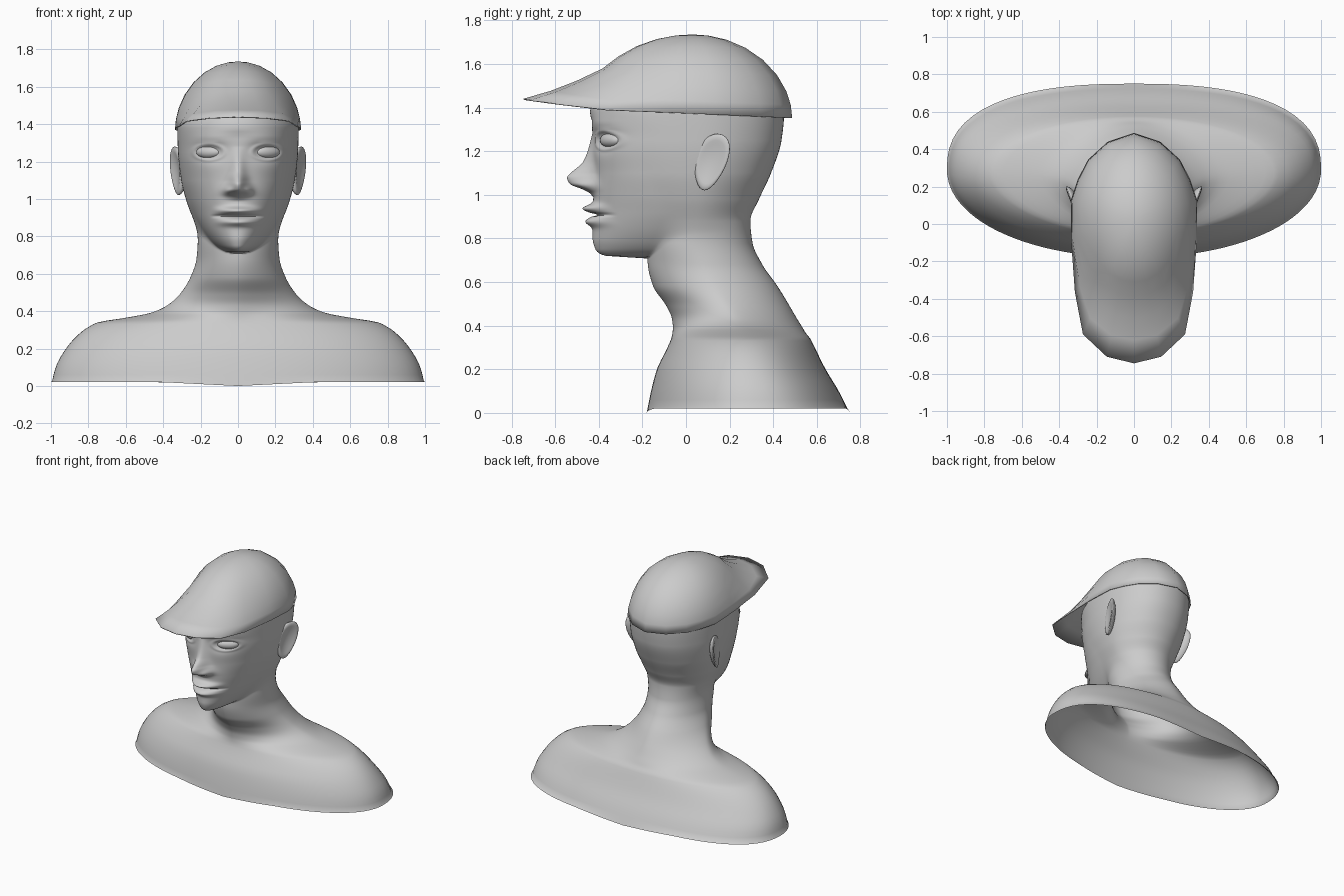
import bpy, bmesh
from math import sin, cos, pi, exp, sqrt, radians, atan2

if "Cube" in bpy.data.objects:
    bpy.data.objects.remove(bpy.data.objects["Cube"])


def make_object(name, verts, faces, mirror=False, angle=60):
    mesh = bpy.data.meshes.new(name)
    mesh.from_pydata(verts, [], faces)
    ob = bpy.data.objects.new(name, mesh)
    bpy.context.collection.objects.link(ob)
    bpy.ops.object.select_all(action='DESELECT')
    ob.select_set(True)
    bpy.context.view_layer.objects.active = ob
    bpy.ops.object.shade_smooth_by_angle(angle=radians(angle))
    if mirror:
        ob.modifiers.new("mirror", 'MIRROR')
    return ob


def loft(rows):
    # quads between equal closed rings
    n = len(rows[0])
    verts = [v for r in rows for v in r]
    faces = [(i * n + j, i * n + (j + 1) % n, (i + 1) * n + (j + 1) % n, (i + 1) * n + j)
             for i in range(len(rows) - 1) for j in range(n)]
    return verts, faces


def curve(table, z):
    # monotone cubic interpolation of every column against the first
    z = min(max(z, table[0][0]), table[-1][0])
    i = max(k for k in range(len(table) - 1) if table[k][0] <= z)
    h = table[i + 1][0] - table[i][0]
    t = (z - table[i][0]) / h

    def slope(k, c):
        return (table[k + 1][c] - table[k][c]) / (table[k + 1][0] - table[k][0])

    def tangent(k, c):
        if k == 0:
            return slope(0, c)
        if k == len(table) - 1:
            return slope(k - 1, c)
        a, b = slope(k - 1, c), slope(k, c)
        return 2 * a * b / (a + b) if a * b > 0 else 0.0

    return [(2 * t**3 - 3 * t**2 + 1) * table[i][c] + (t**3 - 2 * t**2 + t) * h * tangent(i, c)
            + (3 * t**2 - 2 * t**3) * table[i + 1][c] + (t**3 - t**2) * h * tangent(i + 1, c)
            for c in range(1, len(table[0]))]


def radius(th, w, b, n):
    # superellipse in polar form, angle measured from straight ahead
    return (abs(sin(th) / w)**n + abs(cos(th) / b)**n)**(-1 / n)


def gauss(d, s):
    return exp(-(d / s)**2)


# shoulders, neck and skull: z, centre y, front y, back y, half width, roundness
BODY = [(0, .29, -.18, .75, 1.0, 2.05), (.1, .29, -.16, .70, .975, 2.05),
        (.2, .28, -.133, .64, .92, 2), (.3, .27, -.085, .59, .825, 1.9),
        (.34, .27, -.068, .57, .75, 1.8), (.365, .265, -.062, .55, .6, 1.7),
        (.39, .255, -.06, .535, .47, 1.62), (.43, .235, -.064, .51, .38, 1.6),
        (.49, .19, -.09, .475, .312, 1.62), (.58, .13, -.15, .42, .255, 1.75),
        (.68, .08, -.175, .35, .222, 1.85), (.78, .05, -.18, .305, .215, 2),
        (.88, .05, -.2, .295, .23, 2), (.98, .05, -.25, .335, .265, 2),
        (1.1, .05, -.32, .39, .297, 2.1), (1.25, .05, -.38, .438, .316, 2.15),
        (1.38, .05, -.44, .45, .322, 2.15), (1.5, .05, -.39, .43, .282, 2.05),
        (1.6, .05, -.30, .355, .213, 2), (1.67, .05, -.19, .265, .14, 2),
        (1.718, .05, .03, .07, .01, 2)]
# jaw and face: z, front y, half width, roundness
FACE = [(.70, .0, .04, 2), (.713, -.26, .06, 2), (.722, -.38, .085, 2), (.75, -.415, .13, 2),
        (.8, -.428, .175, 2), (.85, -.428, .208, 2), (.92, -.425, .243, 2),
        (1.0, -.425, .272, 2.05), (1.1, -.42, .295, 2.2), (1.25, -.43, .31, 2.35),
        (1.42, -.43, .31, 2.25)]
# nose: z, height, half width
NOSE = [(.99, 0, .05), (1.01, .02, .055), (1.025, .05, .06), (1.05, .11, .056), (1.08, .125, .048),
        (1.1, .108, .043), (1.15, .05, .04), (1.21, .02, .035), (1.28, 0, .03)]
EYE_X, EYE_Z = .157, 1.25


def relief(x, z):
    # how far the features stand out of the face
    x = abs(x)
    d = 0
    if .99 < z < 1.28:
        h, w = curve(NOSE, z)
        d += h * exp(-(x / w)**2)
    d += .022 * gauss(x - .055, .022) * gauss(z - 1.045, .022)
    lip = max(0, 1 - (x / .15)**2)**1.8
    d += lip * (.05 * gauss(z - .937, .019) + .035 * gauss(z - .877, .021))
    d -= .032 * gauss(z - .908, .006) * lip**.6
    d -= .028 * gauss(x - .145, .08) * gauss(z - EYE_Z, .05)
    rho = sqrt(((x - EYE_X) / .07)**2 + ((z - EYE_Z) / .037)**2)
    d += .007 * gauss(rho - 1.15, .2)
    d += .01 * gauss(x - .15, .1) * gauss(z - 1.325, .03)
    return d


def steps(a, b, s):
    n = round((b - a) / s)
    return [a + (b - a) * i / n for i in range(n)]


COLS = 160
levels = (steps(0, .33, .03) + steps(.33, .69, .01) + steps(.69, 1.3, .006)
          + steps(1.3, 1.7, .02) + [1.7, 1.71, 1.718])
rows = []
for z in levels:
    cy, front, back, w, n = curve(BODY, z)
    ring = []
    for j in range(COLS):
        u = -1 + 2 * j / COLS
        th = pi * (.5 * u + .5 * u**3)
        ahead = cos(th) > 0
        # the upper back is squarer than the chest
        square = 0 if ahead else .45 * max(0, 1 - z / .6)
        r = radius(th, w, cy - front if ahead else back - cy, n + square)
        if .70 < z < 1.42:
            ff, fw, fn = curve(FACE, z)
            r2 = radius(th, fw, cy - ff if ahead else .8 * (back - cy), fn)
            h = max(0, .03 - abs(r - r2))
            r = max(r, r2) + h * h / .12 * min(1, abs(th))
        x, y = r * sin(th), cy - r * cos(th)
        if cos(th) > .3:
            y -= relief(x, z)
        ring.append((x, y, z if z > 0 else .02 * min(1, abs(x) / .4)))
    rows.append(ring)
verts, faces = loft(rows)
faces.append(tuple(range(len(verts) - COLS, len(verts))))
make_object("head_and_shoulders", verts, faces, angle=80)


def ball(name, shape, u=28, v=18):
    # sphere with every point passed through a shaping function, mirrored
    bm = bmesh.new()
    bmesh.ops.create_uvsphere(bm, u_segments=u, v_segments=v, radius=1)
    pts = [shape(p.co.z, p.co.x, p.co.y) for p in bm.verts]
    polys = [[p.index for p in f.verts] for f in bm.faces]
    bm.free()
    make_object(name, pts, polys, mirror=True, angle=80)


# eyes follow the slant of the face
ball("eyes", lambda x, y, z: (EYE_X + .066 * x, -.346 + .038 * y + .03 * x, EYE_Z + .034 * z))


# ears: dished discs flaring out at the back
def ear(x, y, z):
    rho = sqrt(y * y + z * z)
    dish = .02 * max(0, 1 - (rho / .85)**2) if x > 0 else 0
    thick = .016 if x > 0 else .045
    yy = .074 * y * (1 + .22 * z)
    return (.329 + thick * x - dish + .38 * yy + .01 * z, .115 + yy + .03 * z, 1.15 + .13 * z)


ball("ears", ear)

# cap: rim outline seen from above, front to back
HALF = [(0, -.745), (.145, -.71), (.273, -.59), (.316, -.365), (.337, -.08),
        (.337, .13), (.3, .24), (.245, .345), (.14, .44), (0, .487)]
outline = HALF + [(-x, y) for x, y in HALF[-2:0:-1]]
CY, TOP = .03, 1.735


def cap_point(x, y, phi):
    # a dome whose front flares out into the peak near the rim
    r, th = sqrt(x * x + (y - CY)**2), atan2(x, CY - y)
    dome = min(r, radius(th, .335, .48, 2.2)) if y < CY else r
    rr = dome * cos(phi) + (r - dome) * max(0, 1 - phi / radians(35))**1.5
    power = 1.2 if r - dome > .03 else 1.05
    rim = 1.352 + (.487 - y) * .045 if y > -.4 else 1.392 + (-.4 - y) * .14
    return (rr * sin(th), CY - rr * cos(th), rim + (TOP - rim) * sin(phi)**power)


rows = [[cap_point(x, y, radians(a)) for x, y in outline] for a in (0, 10, 20, 32, 45, 58, 70, 81)]
verts, faces = loft(rows)
n = len(outline)
last = len(verts) - n
verts.append((0, CY, TOP))
faces += [(last + j, last + (j + 1) % n, len(verts) - 1) for j in range(n)]
cap = make_object("cap", verts, faces, angle=50)
cloth = cap.modifiers.new("cloth", 'SOLIDIFY')
cloth.thickness = .006
cloth.offset = -1
